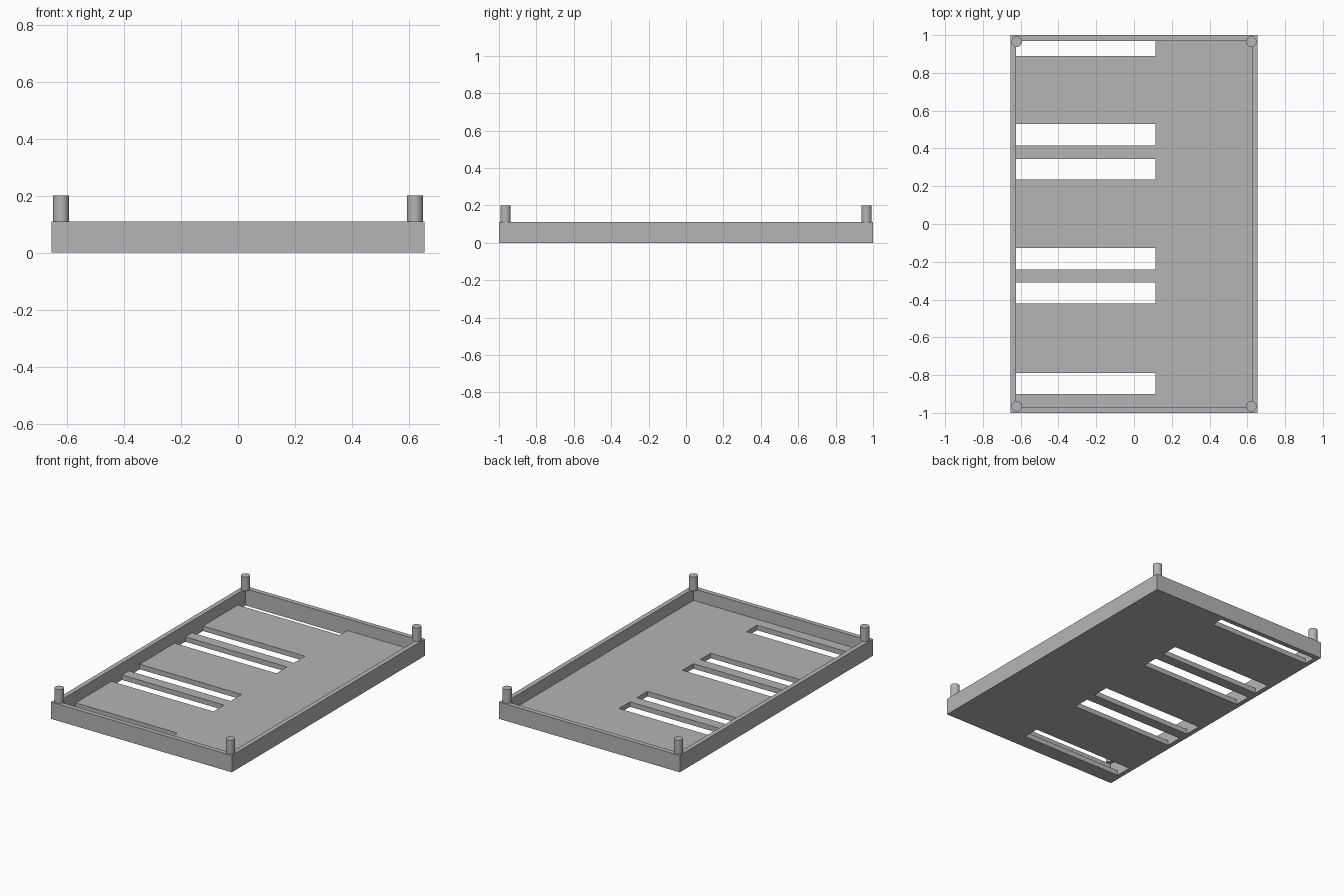
import bpy
import bmesh
from math import radians
from mathutils import Matrix, Vector

cube = bpy.data.objects.get("Cube")
if cube:
    bpy.data.objects.remove(cube, do_unlink=True)

HALF_X, HALF_Y = 0.655, 1.0
RIM_Z, PIN_Z = 0.11, 0.2
WALL, FLOOR = 0.031, 0.033
IN_X, IN_Y = HALF_X - WALL, HALF_Y - WALL
SLOT_END = 0.115
SLOTS = [(-0.90, -0.79), (-0.42, -0.31), (-0.24, -0.127),
         (0.235, 0.345), (0.415, 0.53), (0.89, IN_Y)]

grey = bpy.data.materials.new("plain grey")
grey.use_nodes = True
colour = (0.46, 0.46, 0.46, 1)
grey.diffuse_color = colour
grey.node_tree.nodes["Principled BSDF"].inputs["Base Color"].default_value = colour


def add_object(name, bm):
    mesh = bpy.data.meshes.new(name)
    bm.to_mesh(mesh)
    bm.free()
    mesh.materials.append(grey)
    obj = bpy.data.objects.new(name, mesh)
    bpy.context.collection.objects.link(obj)
    return obj


def boxes(name, corners):
    """One mesh made of boxes, each given by its low and high corner."""
    bm = bmesh.new()
    for low, high in corners:
        low, high = Vector(low), Vector(high)
        place = Matrix.Translation((low + high) / 2) @ Matrix.Diagonal((*(high - low), 1))
        bmesh.ops.create_cube(bm, size=1, matrix=place)
    return add_object(name, bm)


def cut(target, cutter):
    cutter.hide_render = True
    mod = target.modifiers.new("cut", 'BOOLEAN')
    mod.operation = 'DIFFERENCE'
    mod.solver = 'EXACT'
    mod.object = cutter
    bpy.context.view_layer.objects.active = target
    bpy.ops.object.modifier_apply(modifier=mod.name)
    bpy.data.objects.remove(cutter, do_unlink=True)


# Shallow tray with a raised rim
tray = boxes("tray", [((-HALF_X, -HALF_Y, 0), (HALF_X, HALF_Y, RIM_Z))])
cut(tray, boxes("cavity_cutter", [((-IN_X, -IN_Y, FLOOR), (IN_X, IN_Y, 1))]))

# Slots through the floor, running in from one long wall
cut(tray, boxes("slot_cutter", [((-IN_X, y0, -1), (SLOT_END, y1, FLOOR + 0.02))
                                for y0, y1 in SLOTS]))

# Locating pins standing on the rim corners
for x_name, x in (("right", -0.621), ("left", 0.621)):
    for y_name, y in (("front", -0.965), ("back", 0.965)):
        bm = bmesh.new()
        bmesh.ops.create_cone(bm, cap_ends=True, segments=24, radius1=0.028,
                              radius2=0.028, depth=PIN_Z - RIM_Z,
                              matrix=Matrix.Translation((x, y, (PIN_Z + RIM_Z) / 2)))
        pin = add_object(f"{y_name}_{x_name}_pin", bm)
        bpy.ops.object.select_all(action='DESELECT')
        pin.select_set(True)
        bpy.context.view_layer.objects.active = pin
        bpy.ops.object.shade_smooth_by_angle(angle=radians(30))
